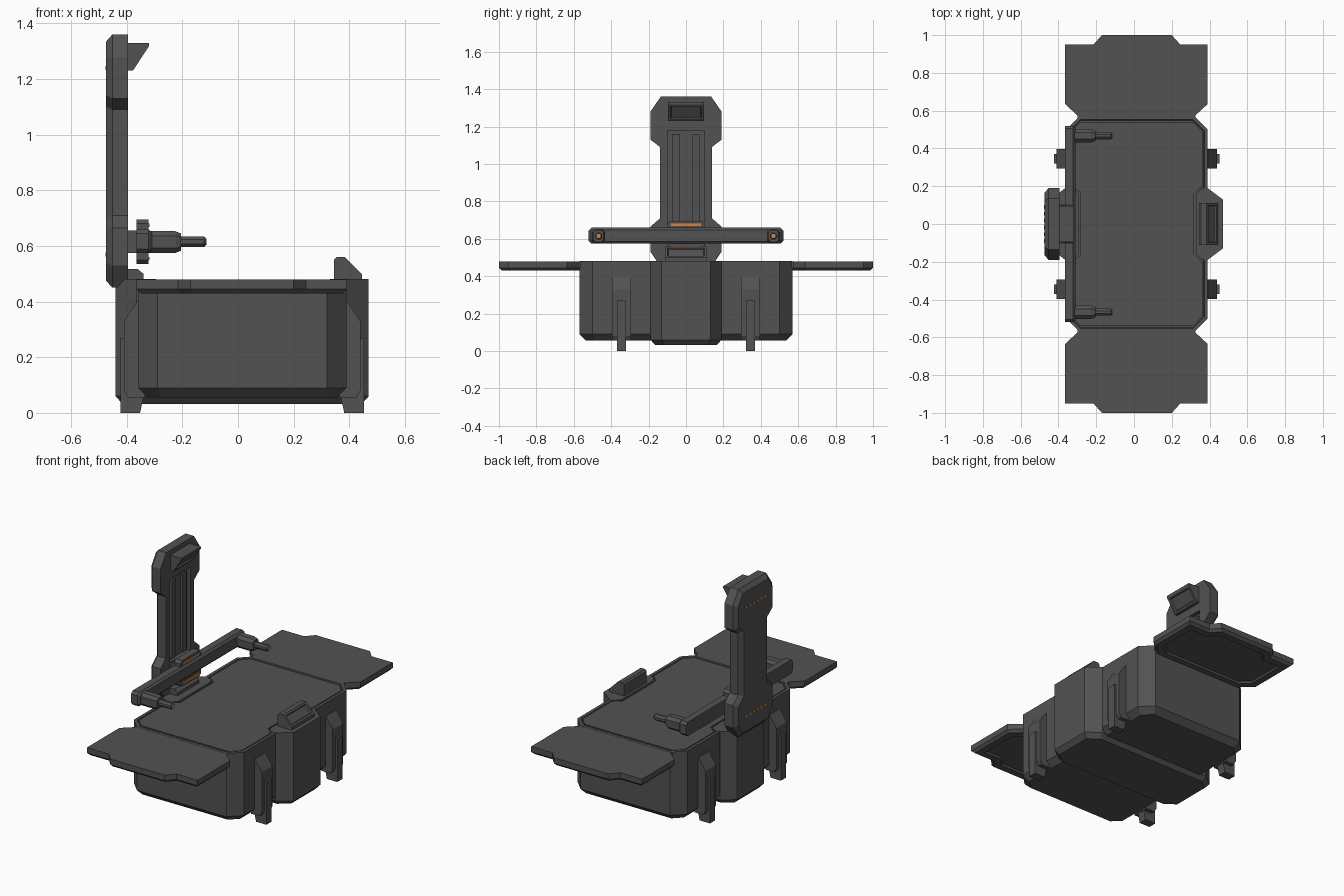
import bpy, bmesh, math
from mathutils import Vector

if "Cube" in bpy.data.objects:
    bpy.data.objects.remove(bpy.data.objects["Cube"])


def material(name, rgb):
    m = bpy.data.materials.new(name)
    m.use_nodes = True
    m.diffuse_color = (*rgb, 1)
    m.node_tree.nodes["Principled BSDF"].inputs["Base Color"].default_value = (*rgb, 1)
    return m


GREY = material("dark grey metal", (0.085, 0.085, 0.085))
ORANGE = material("orange light", (0.65, 0.22, 0.05))
MID = 0.015  # centre line of the body in x

PLACE = {
    "x": lambda a, b, t: (t, a, b),
    "y": lambda a, b, t: (a, t, b),
    "z": lambda a, b, t: (a, b, t),
}


def inset_move(bm, face, steps, direction):
    """Inset a face repeatedly, shifting it along a direction each time."""
    for thickness, shift in steps:
        bmesh.ops.inset_region(bm, faces=[face], thickness=thickness, use_even_offset=True)
        bmesh.ops.translate(bm, verts=list(face.verts), vec=direction * shift)


def prism(name, axis, outline, lo, hi, lo_steps=(), hi_steps=(), mat=GREY, panel=None):
    """Extrude an outline along an axis; steps bevel or recess the end caps,
    panel = (direction, inset, depth) recesses the side face looking that way."""
    bm = bmesh.new()
    base = bm.faces.new([bm.verts.new(PLACE[axis](a, b, lo)) for a, b in outline])
    along = Vector(PLACE[axis](0, 0, 1))
    ext = bmesh.ops.extrude_face_region(bm, geom=[base], use_keep_orig=True)
    top = [g for g in ext["geom"] if isinstance(g, bmesh.types.BMFace)][0]
    bmesh.ops.translate(bm, verts=list(top.verts), vec=along * (hi - lo))
    bmesh.ops.recalc_face_normals(bm, faces=bm.faces[:])
    bm.normal_update()
    inset_move(bm, base, lo_steps, -along)
    inset_move(bm, top, hi_steps, along)
    if panel:
        way = Vector(panel[0]).normalized()
        bm.normal_update()
        face = max(bm.faces, key=lambda f: f.normal.dot(way))
        inset_move(bm, face, [(panel[1], 0), (0.004, -panel[2])], face.normal.copy())
    mesh = bpy.data.meshes.new(name)
    bm.to_mesh(mesh)
    bm.free()
    mesh.materials.append(mat)
    obj = bpy.data.objects.new(name, mesh)
    bpy.context.collection.objects.link(obj)
    return obj


def rect(a, b, ha, hb, c=0.0):
    """Rectangle about (a, b) with optional corner chamfer c."""
    if not c:
        return [(a - ha, b - hb), (a + ha, b - hb), (a + ha, b + hb), (a - ha, b + hb)]
    return [(a - ha + c, b - hb), (a + ha - c, b - hb), (a + ha, b - hb + c), (a + ha, b + hb - c),
            (a + ha - c, b + hb), (a - ha + c, b + hb), (a - ha, b + hb - c), (a - ha, b - hb + c)]


def ngon(a, b, r, n=8):
    return [(a + r * math.cos(math.tau * (i + 0.5) / n), b + r * math.sin(math.tau * (i + 0.5) / n))
            for i in range(n)]


def mirror_outline(half):
    """Complete a half outline by reflecting its second coordinate."""
    return half + [(a, -b) for a, b in reversed(half)]


def cut(target, cutter):
    mod = target.modifiers.new("recess", "BOOLEAN")
    mod.operation, mod.solver, mod.object = "DIFFERENCE", "EXACT", cutter
    cutter.hide_render = True
    bpy.context.view_layer.update()
    bpy.context.view_layer.objects.active = target
    bpy.ops.object.modifier_apply(modifier=mod.name)
    bpy.data.objects.remove(cutter)


# Main case with a sunken rim on top
prism("case_body", "z", rect(MID, 0, 0.375, 0.57, 0.07), 0.09, 0.48,
      lo_steps=[(0.035, 0.035)], hi_steps=[(0.018, 0), (0.004, -0.012)])

# Lid panel, notched where the clamps reach in
notch = [(-0.335, 0.205), (-0.335, 0.485), (-0.285, 0.537), (0.315, 0.537), (0.365, 0.485),
         (0.365, 0.205), (0.318, 0.16)]
prism("lid_panel", "z", mirror_outline([(-0.282, 0.165)] + notch), 0.46, 0.478)

# Belt round the middle, with end clamps on top
prism("centre_belt", "z", mirror_outline([(-0.44, 0.13), (-0.365, 0.19), (0.39, 0.19), (0.47, 0.13)]),
      0.06, 0.462, lo_steps=[(0.025, 0.028)])
prism("right_clamp", "z", mirror_outline([(-0.44, 0.13), (-0.365, 0.19), (-0.32, 0.19), (-0.294, 0.16)]),
      0.455, 0.481)
prism("left_clamp", "z", mirror_outline([(0.33, 0.155), (0.355, 0.19), (0.39, 0.19), (0.47, 0.13)]),
      0.455, 0.481)
prism("right_lug", "y", [(-0.42, 0.47), (-0.34, 0.47), (-0.34, 0.5), (-0.36, 0.517), (-0.42, 0.517)],
      -0.105, 0.105)
prism("left_lug", "y", [(0.345, 0.47), (0.345, 0.55), (0.355, 0.56), (0.385, 0.56), (0.445, 0.5), (0.445, 0.47)],
      -0.11, 0.11, panel=((1, 0, 1), 0.012, 0.01))

# Fold-out flaps at both ends
flap = [(-0.30, 0.55), (-0.30, 0.575), (-0.365, 0.635), (-0.365, 0.95), (-0.215, 0.95), (-0.17, 1.0),
        (0.20, 1.0), (0.245, 0.95), (0.39, 0.95), (0.39, 0.635), (0.325, 0.575), (0.325, 0.55)]
for end, s in (("front", -1), ("back", 1)):
    prism(end + "_flap", "z", [(x, y * s) for x, y in flap], 0.445, 0.479,
          lo_steps=[(0.015, 0.015), (0.04, 0), (0.008, -0.01)])

# Four legs in brackets
bracket = [(0.35, 0.40), (0.378, 0.40), (0.425, 0.33), (0.425, 0.08), (0.41, 0.055), (0.35, 0.055)]
leg = [(0.355, 0.055), (0.367, 0.0), (0.438, 0.0), (0.438, 0.27), (0.36, 0.27)]
for side, sx in (("left", 1), ("right", -1)):
    for end, sy in (("front", -1), ("back", 1)):
        for part, profile, half in (("bracket", bracket, 0.051), ("leg", leg, 0.025)):
            prism(f"{end}_{side}_{part}", "y", [(MID + sx * d, z) for d, z in profile],
                  sy * 0.345 - half, sy * 0.345 + half)

# Upright tower, outer edge bevelled, inner face recessed
half = [(0.135, 0.45), (0.19, 0.53), (0.19, 0.665), (0.138, 0.71), (0.138, 1.09), (0.19, 1.13),
        (0.19, 1.28), (0.135, 1.36)]
tower = prism("tower", "x", half + [(-y, z) for y, z in reversed(half)], -0.452, -0.395,
              lo_steps=[(0.025, 0.022)])
cut(tower, prism("recess_cutter", "x", rect(0, 0.925, 0.1, 0.255), -0.417, -0.3))
for s in (-1, 1):
    prism("tower_rail", "x", rect(s * 0.053, 0.92, 0.018, 0.24), -0.42, -0.402)

# Hook at the tower head
prism("tower_hook", "y", [(-0.4, 1.33), (-0.32, 1.33), (-0.32, 1.318), (-0.378, 1.23), (-0.4, 1.23)],
      -0.095, 0.095, panel=((1, 0, -0.6), 0.013, 0.01))

# Rows of lights on the tower back
for z in (0.57, 1.24):
    for i in range(6):
        prism("tower_light", "x", rect(-0.09 + i * 0.036, z, 0.01, 0.007), -0.477, -0.47, mat=ORANGE)

# Crossbar and its carriage
prism("carriage_neck", "x", rect(0, 0.615, 0.1, 0.04), -0.4, -0.36)
prism("carriage", "x", rect(0, 0.615, 0.1, 0.08, 0.015), -0.365, -0.322)
for z in (0.555, 0.675):
    prism("carriage_light", "x", rect(0, z, 0.08, 0.006), -0.326, -0.319, mat=ORANGE)
prism("crossbar", "x", rect(0, 0.617, 0.52, 0.043, 0.015), -0.365, -0.322, hi_steps=[(0.012, 0.012)])

# Prongs at the crossbar ends
for end, s in (("front", -1), ("back", 1)):
    y = s * 0.467
    prism(end + "_prong_block", "x", rect(y, 0.614, 0.035, 0.039, 0.017), -0.32, -0.225,
          hi_steps=[(0.008, 0.02)])
    prism(end + "_prong_pin", "x", ngon(y, 0.615, 0.02), -0.21, -0.122, hi_steps=[(0.005, 0.006)])
    prism(end + "_prong_light", "x", ngon(y, 0.615, 0.012), -0.118, -0.114, mat=ORANGE)
